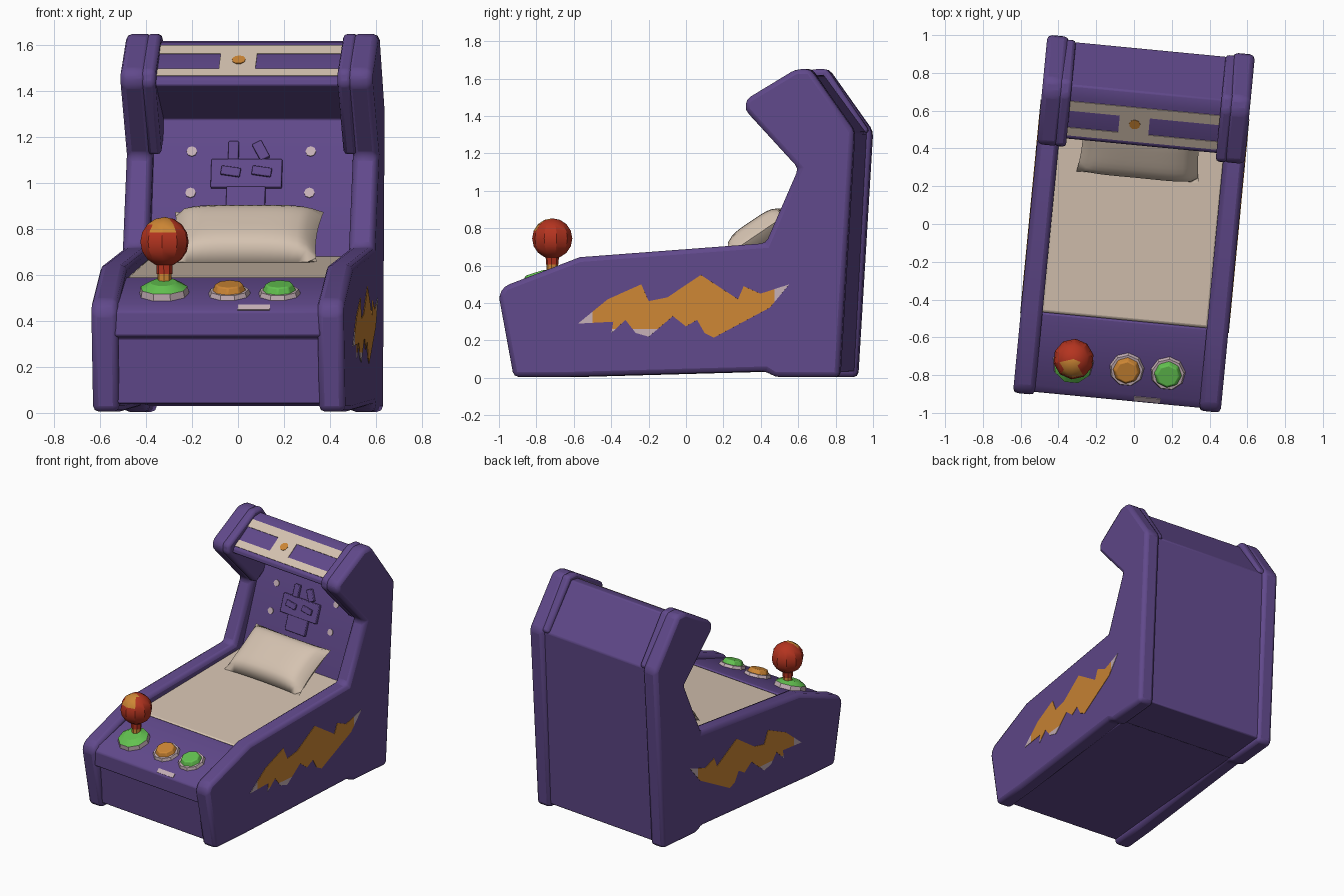
import bpy, bmesh, math
from mathutils import Matrix, Vector

if "Cube" in bpy.data.objects:
    bpy.data.objects.remove(bpy.data.objects["Cube"])

ROT = Matrix.Rotation(math.radians(-5.5), 4, 'Z')   # whole model is turned slightly


def material(name, rgb):
    m = bpy.data.materials.new(name)
    m.diffuse_color = (*rgb, 1)
    m.use_nodes = True
    m.node_tree.nodes["Principled BSDF"].inputs["Base Color"].default_value = m.diffuse_color
    return m


PURPLE = material("purple", (0.118, 0.066, 0.258))
CREAM = material("cream", (0.66, 0.54, 0.435))
PALE = material("pale_mauve", (0.56, 0.43, 0.47))
ORANGE = material("orange", (0.61, 0.24, 0.035))
RED = material("red", (0.456, 0.034, 0.014))
GREEN = material("green", (0.125, 0.54, 0.08))


def finish(bm, name, mats, matrix=Matrix(), bevel=0, segs=2, angle=30):
    bmesh.ops.recalc_face_normals(bm, faces=bm.faces)
    me = bpy.data.meshes.new(name)
    bm.transform(ROT @ matrix)
    bm.to_mesh(me)
    bm.free()
    for m in mats:
        me.materials.append(m)
    ob = bpy.data.objects.new(name, me)
    bpy.context.collection.objects.link(ob)
    if bevel:
        mod = ob.modifiers.new("soft_edges", 'BEVEL')
        mod.width, mod.segments, mod.limit_method = bevel, segs, 'ANGLE'
    bpy.ops.object.select_all(action='DESELECT')
    ob.select_set(True)
    bpy.context.view_layer.objects.active = ob
    bpy.ops.object.shade_smooth_by_angle(angle=math.radians(angle))
    return ob


def extrude_profile(profile, x0, x1):
    """Side profile (y, z) swept from x0 to x1."""
    bm = bmesh.new()
    f = bm.faces.new([bm.verts.new((x0, y, z)) for y, z in profile])
    new = bmesh.ops.extrude_face_region(bm, geom=[f])["geom"]
    bmesh.ops.translate(bm, vec=(x1 - x0, 0, 0),
                        verts=[v for v in new if isinstance(v, bmesh.types.BMVert)])
    return bm


def prism(name, profile, x0, x1, mat, bevel=0):
    return finish(extrude_profile(profile, x0, x1), name, [mat], bevel=bevel)


def frame(a, b, t=0.0):
    """Sloped surface frame: x across, y along a->b, z outward."""
    y, z = a[0] + (b[0] - a[0]) * t, a[1] + (b[1] - a[1]) * t
    return Matrix.Translation((0, y, z)) @ Matrix.Rotation(math.atan2(b[1] - a[1], b[0] - a[0]), 4, 'X')


def box(name, fr, x, v, w, h, depth, mat, bevel=0, turn=0):
    bm = bmesh.new()
    bmesh.ops.create_cube(bm, size=1)
    m = fr @ Matrix.Translation((x, v, 0)) @ Matrix.Rotation(turn, 4, 'Z') @ Matrix.Diagonal((w, h, depth * 2, 1))
    return finish(bm, name, [mat], m, bevel)


def disc(name, fr, r1, r2, z0, z1, mat, sides=9, bevel=0):
    bm = bmesh.new()
    bmesh.ops.create_cone(bm, cap_ends=True, segments=sides, radius1=r1, radius2=r2, depth=z1 - z0)
    return finish(bm, name, [mat], fr @ Matrix.Translation((0, 0, (z0 + z1) / 2)), bevel)


# Side panels with thicker hood cheeks
HOOD = [(0.945, 1.32), (0.72, 1.65), (0.64, 1.65), (0.375, 1.49), (0.37, 1.43), (0.655, 1.12)]
SIDE = [(-0.955, 0.44), (-0.875, 0.005), (-0.6, 0.005), (0.48, 0.035), (0.53, 0.004),
        (0.875, 0.004), (0.955, 1.32)] + HOOD[1:] + [(0.48, 0.72), (-0.52, 0.645), (-0.925, 0.49)]
BOLT = [(-.58, .29), (-.42, .42), (-.24, .50), (-.20, .41), (-.10, .43), (.08, .55), (.28, .42),
        (.31, .49), (.40, .45), (.555, .50), (.45, .375), (.15, .215), (.10, .24), (.06, .31),
        (0, .275), (-.07, .33), (-.20, .22), (-.27, .24), (-.325, .31), (-.40, .24), (-.39, .30)]
for side, s in (("left", -1), ("right", 1)):
    prism(side + "_panel", SIDE, s * 0.437, s * 0.552, PURPLE, 0.026)
    prism(side + "_hood_cheek", HOOD, s * 0.398, s * 0.46, PURPLE, 0.018)
    # Painted bolt: cut so its tips can be pale
    bm = extrude_profile([(y + 0.053, z) for y, z in BOLT], s * 0.548, s * 0.555)
    bmesh.ops.triangulate(bm, faces=bm.faces)
    for co, no in (((0, -0.45, 0), (0, 1, 0)), ((0, 0.53, 0), (0, 1, 0)), ((0, 0, 0.262), (0, 0, 1))):
        bmesh.ops.bisect_plane(bm, geom=bm.verts[:] + bm.edges[:] + bm.faces[:], plane_co=co, plane_no=no)
    for f in bm.faces:
        c = f.calc_center_median()
        f.material_index = int(c.y < -0.45 or c.y > 0.53 or (c.z < 0.262 and c.y < -0.1))
    finish(bm, side + "_bolt", [ORANGE, PALE])

# Bed base with control deck at the foot
DECK = ((-0.90, 0.475), (-0.56, 0.582))
prism("bed_base", [(-0.865, 0.04), (-0.89, 0.325), (-0.935, 0.335), (-0.935, 0.44), DECK[0], DECK[1],
                   (-0.515, 0.59), (-0.50, 0.54), (0.60, 0.56), (0.60, 0.035)], -0.45, 0.45, PURPLE, 0.008)
box("deck_edge_patch", frame((-0.935, 0.44), DECK[0], 0.5), 0.158, 0, 0.14, 0.03, 0.004, PALE)

# Head cabinet: back wall, screen wall and hood in one profile
WALL = ((0.55, 0.66), (0.76, 1.28))
MARQUEE = ((0.42, 1.455), (0.635, 1.612))
prism("head_cabinet", [(0.86, 0.03), (0.928, 1.31), (0.70, 1.62), MARQUEE[1], MARQUEE[0], (0.415, 1.425),
                       WALL[1], WALL[0], (0.52, 0.03)], -0.45, 0.45, PURPLE, 0.008)

# Marquee stripes and emblem
mq = frame(*MARQUEE, 0.5)
box("marquee_upper_stripe", mq, 0, 0.079, 0.80, 0.062, 0.004, CREAM)
box("marquee_lower_stripe", mq, 0, -0.088, 0.80, 0.052, 0.004, CREAM)
box("marquee_emblem", mq, -0.05, 0, 0.16, 0.14, 0.004, CREAM)
disc("emblem_dot", mq @ Matrix.Translation((-0.047, 0, 0)), 0.03, 0.03, 0, 0.007, ORANGE)

# Mattress
prism("mattress", [(-0.512, 0.53), (-0.512, 0.588), (0.58, 0.682), (0.58, 0.53)], -0.445, 0.445, CREAM, 0.015)

# Pillow: two bulging sheets joined at the seam
bm = bmesh.new()
for s in (-1, 1):
    g = bmesh.ops.create_grid(bm, x_segments=16, y_segments=12, size=1)["verts"]
    for v in g:
        u, w = v.co.x, v.co.y
        t = (max(0, 1 - u ** 4) * max(0, 1 - w ** 4)) ** 0.5
        v.co = (0.325 * u * (1 - 0.05 * (1 - w * w)), 0.195 * w * (1 - 0.04 * (1 - u * u)), s * 0.09 * t)
bmesh.ops.remove_doubles(bm, verts=bm.verts, dist=0.0005)
finish(bm, "pillow", [CREAM], Matrix.Translation((-0.005, 0.41, 0.765)) @ Matrix.Rotation(math.radians(34), 4, 'X'),
       angle=60)

# Relief figure and pale dots on the screen wall
wall = frame(*WALL, 0.61)
cx = -0.027
box("figure_head", wall, cx, 0, 0.31, 0.13, 0.022, PURPLE, 0.005)
box("figure_neck", wall, cx, -0.115, 0.17, 0.11, 0.022, PURPLE, 0.005)
for side, s in (("left", -1), ("right", 1)):
    box(side + "_figure_eye", wall, cx + s * 0.068, 0.005, 0.085, 0.04, 0.036, PURPLE, 0.004, -0.15)
    box(side + "_figure_horn", wall, cx + s * 0.06, 0.105, 0.045, 0.085, 0.022, PURPLE, 0.005, 0.25 * (s + 1))
    for row, v in (("upper", 0.105), ("lower", -0.085)):
        disc(f"{side}_{row}_wall_dot", wall @ Matrix.Translation((-0.01 + s * 0.26, v, 0)),
             0.023, 0.023, 0, 0.006, PALE, 8)


# Buttons on the deck
def on_deck(x, y):
    return frame(*DECK, (y - DECK[0][0]) / (DECK[1][0] - DECK[0][0])) @ Matrix.Translation((x, 0, 0))


for name, x, mat in (("orange", 0.036, ORANGE), ("green", 0.255, GREEN)):
    fr = on_deck(x, -0.77)
    disc(name + "_button_rim", fr, 0.095, 0.085, -0.005, 0.02, PALE)
    disc(name + "_button", fr, 0.078, 0.06, 0.01, 0.048, mat, 8, 0.006)

# Joystick
ball = ROT.inverted() @ Vector((-0.32, -0.715, 0.745))
fr = on_deck(-0.25, -0.765)
disc("joystick_rim", fr, 0.112, 0.104, -0.01, 0.03, PALE)
disc("joystick_base", fr, 0.103, 0.06, 0.03, 0.055, GREEN)
up = Matrix.Translation((ball.x, ball.y, 0))
disc("joystick_stem_lower", up, 0.032, 0.03, 0.53, 0.61, ORANGE, 8)
disc("joystick_stem_upper", up, 0.034, 0.036, 0.605, 0.67, RED, 8)
bm = bmesh.new()
bmesh.ops.create_uvsphere(bm, u_segments=10, v_segments=8, radius=0.108)
patch = Vector((-0.1, -0.55, 0.83)).normalized()
for f in bm.faces:
    f.material_index = int(f.calc_center_median().normalized().dot(patch) > 0.83)
finish(bm, "joystick_ball", [RED, ORANGE], Matrix.Translation(ball))
